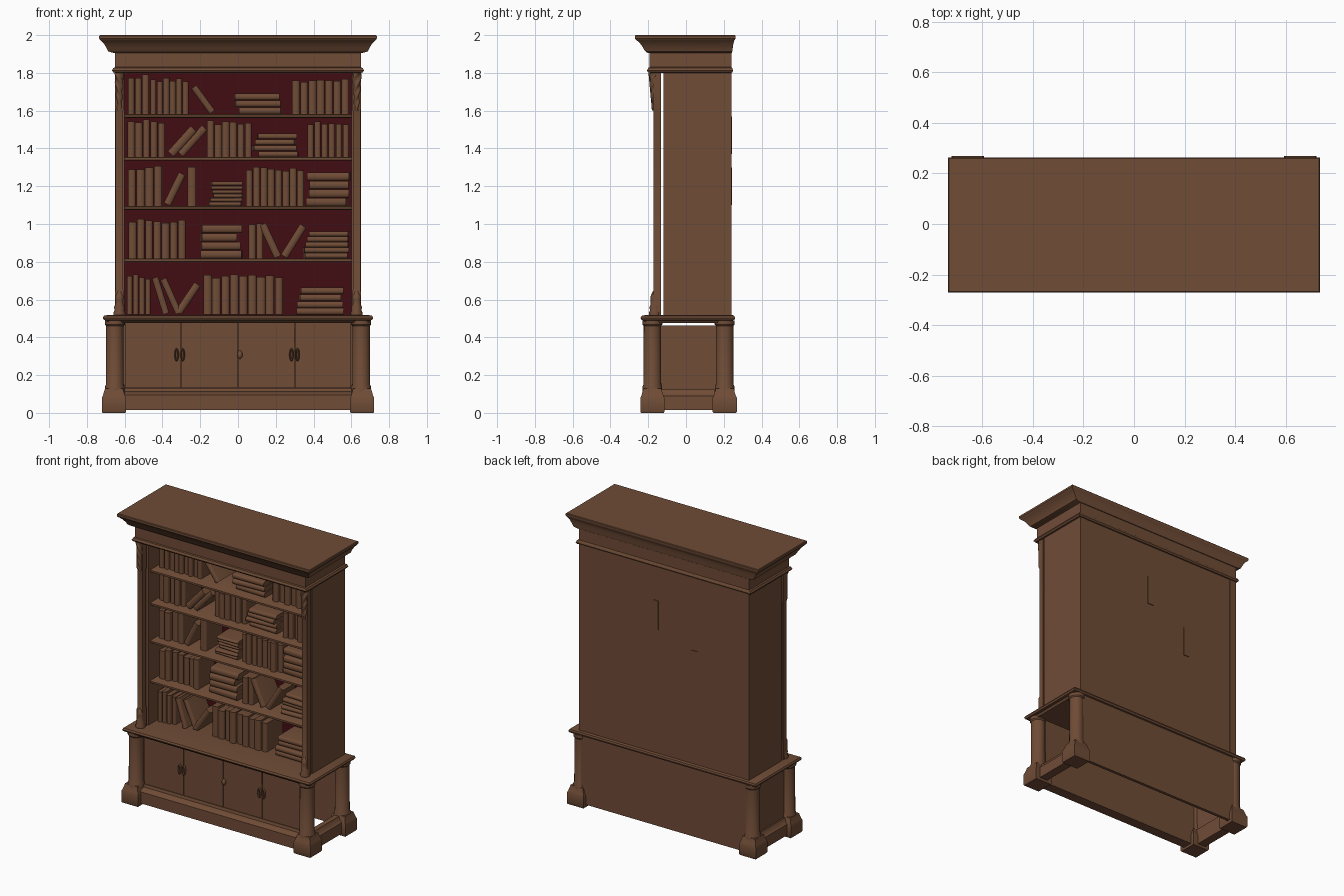
import bpy, bmesh, math, random
from mathutils import Matrix, Vector

if "Cube" in bpy.data.objects:
    bpy.data.objects.remove(bpy.data.objects["Cube"])

random.seed(4)


def material(name, rgb):
    m = bpy.data.materials.new(name)
    m.diffuse_color = (*rgb, 1)
    m.use_nodes = True
    m.node_tree.nodes["Principled BSDF"].inputs["Base Color"].default_value = m.diffuse_color
    return m


WOOD = material("brown_wood", (0.16, 0.072, 0.037))
RED = material("dark_red_lining", (0.055, 0.004, 0.006))


def finish(name, bm, mat=WOOD, angle=35):
    bmesh.ops.recalc_face_normals(bm, faces=bm.faces)
    me = bpy.data.meshes.new(name)
    bm.to_mesh(me)
    bm.free()
    me.materials.append(mat)
    me.shade_smooth()
    me.set_sharp_from_angle(angle=math.radians(angle))
    ob = bpy.data.objects.new(name, me)
    bpy.context.collection.objects.link(ob)
    return ob


def loft(name, rings, mat=WOOD, angle=35, matrix=None):
    """Skin equal-sized closed rings and cap both ends."""
    bm = bmesh.new()
    vs = [[bm.verts.new(p) for p in r] for r in rings]
    n = len(vs[0])
    for a, b in zip(vs, vs[1:]):
        for i in range(n):
            bm.faces.new((a[i], a[(i + 1) % n], b[(i + 1) % n], b[i]))
    bm.faces.new(vs[0])
    bm.faces.new(vs[-1])
    if matrix:
        bm.transform(matrix)
    return finish(name, bm, mat, angle)


def rect(x0, x1, y0, y1, z):
    return [(x0, y0, z), (x1, y0, z), (x1, y1, z), (x0, y1, z)]


def box(name, x0, x1, y0, y1, z0, z1, mat=WOOD):
    return loft(name, [rect(x0, x1, y0, y1, z0), rect(x0, x1, y0, y1, z1)], mat)


def circle(cx, cy, r, z, n=20, turn=0, lobes=0):
    pts = []
    for i in range(n):
        a = 2 * math.pi * i / n
        k = r * (1 + lobes * math.cos(3 * (a - turn)))
        pts.append((cx + k * math.cos(a), cy + k * math.sin(a), z))
    return pts


def moulding(name, profile):
    """Rectangular moulding; profile rows are half width, front y, back y, z."""
    return loft(name, [rect(-h, h, f, b, z) for h, f, b, z in profile])


# crown, frieze and lower bead
moulding("crown", [
    (0.65, -0.19, 0.24, 1.80), (0.66, -0.2, 0.245, 1.802), (0.667, -0.207, 0.25, 1.812),
    (0.66, -0.2, 0.245, 1.826), (0.65, -0.192, 0.24, 1.83), (0.65, -0.192, 0.24, 1.905),
    (0.665, -0.205, 0.243, 1.907), (0.688, -0.215, 0.245, 1.914), (0.69, -0.22, 0.246, 1.92),
    (0.698, -0.228, 0.248, 1.935), (0.71, -0.242, 0.251, 1.955), (0.724, -0.258, 0.255, 1.97),
    (0.73, -0.265, 0.258, 1.975), (0.735, -0.27, 0.262, 1.982), (0.735, -0.27, 0.262, 1.996),
    (0.731, -0.266, 0.258, 2.0)])

# ledge on top of the base cabinet
moulding("base_ledge", [
    (0.685, -0.21, 0.235, 0.475), (0.695, -0.222, 0.24, 0.488), (0.71, -0.235, 0.256, 0.492),
    (0.716, -0.241, 0.26, 0.503), (0.71, -0.235, 0.256, 0.514), (0.69, -0.215, 0.245, 0.518)])

# base corner columns with square feet
for sx, side in ((-1, "left"), (1, "right")):
    for cy, end in ((-0.178, "front"), (0.205, "back")):
        cx = sx * 0.652
        loft(f"{end}_{side}_column", [circle(cx, cy, r, z) for r, z in (
            (0.052, 0.1), (0.052, 0.14), (0.047, 0.15), (0.046, 0.46), (0.053, 0.468), (0.053, 0.49))])
        fx = sx * 0.657
        loft(f"{end}_{side}_foot", [rect(fx - h, fx + h, cy - h, cy + h, z) for h, z in (
            (0.06, 0), (0.064, 0.006), (0.064, 0.08), (0.058, 0.092), (0.047, 0.13))])

# base rails with sloped top moulding
loft("front_rail", [rect(-0.6, 0.6, f, -0.14, z) for f, z in (
    (-0.21, 0.015), (-0.21, 0.095), (-0.195, 0.105), (-0.17, 0.112), (-0.165, 0.13))])
for sx, side in ((-1, "left"), (1, "right")):
    loft(f"{side}_rail", [rect(*sorted((sx * 0.63, sx * o)), -0.13, 0.15, z) for o, z in (
        (0.69, 0.015), (0.69, 0.09), (0.675, 0.1), (0.665, 0.125))])
box("base_back_panel", -0.66, 0.66, 0.225, 0.245, 0.02, 0.49)
box("base_left_panel", -0.655, -0.64, -0.145, 0.17, 0.1, 0.463)

# cabinet front: backing board, four doors, handles
box("cabinet_front", -0.62, 0.62, -0.155, -0.14, 0.1, 0.485)
for i in range(4):
    x = -0.6 + i * 0.3
    box(f"door_{i + 1}", x + 0.002, x + 0.298, -0.163, -0.154, 0.132, 0.476)
box("door_slot", 0.296, 0.3, -0.165, -0.16, 0.37, 0.445, RED)
for x in (-0.325, -0.293, 0.283, 0.315):
    rings = []
    bm = bmesh.new()
    for i in range(20):
        a = 2 * math.pi * i / 20
        rings.append([bm.verts.new((x + (0.008 + 0.004 * math.cos(b)) * math.cos(a),
                                    -0.17 + 0.008 * math.sin(b),
                                    0.308 + (0.029 + 0.006 * math.cos(b)) * math.sin(a)))
                      for b in (2 * math.pi * j / 8 for j in range(8))])
    for i in range(20):
        p, q = rings[i], rings[(i + 1) % 20]
        for j in range(8):
            bm.faces.new((p[j], p[(j + 1) % 8], q[(j + 1) % 8], q[j]))
    finish("door_handle", bm, angle=60)
bm = bmesh.new()
bmesh.ops.create_uvsphere(bm, u_segments=16, v_segments=10, radius=1,
                          matrix=Matrix.Translation((0.01, -0.168, 0.308)) @ Matrix.Diagonal((0.014, 0.014, 0.022, 1)))
finish("centre_knob", bm)

# upper carcass
for sx, side in ((-1, "left"), (1, "right")):
    box(f"{side}_side", *sorted((sx * 0.6, sx * 0.65)), -0.12, 0.24, 0.51, 1.81)
box("upper_back", -0.64, 0.64, 0.2, 0.238, 0.51, 1.81)
box("red_lining", -0.602, 0.602, 0.19, 0.199, 0.51, 1.81, RED)
for x, z in ((0.064, 1.47), (-0.234, 1.2)):
    box("back_cleat", x - 0.022, x + 0.022, 0.235, 0.243, z - 0.1, z + 0.1)

# front pilasters: shaft, twisted capital, swelling base
for sx, side in ((-1, "left"), (1, "right")):
    cx = sx * 0.628
    loft(f"{side}_pilaster", [rect(cx - 0.023 + c, cx + 0.023 - c, -0.174 + c, -0.132, z)
                              for c, z in ((0, 0.515), (0, 0.64), (0.003, 0.65), (0.003, 1.6), (0, 1.61), (0, 1.805))])
    loft(f"{side}_twisted_capital", [
        circle(cx, -0.166 - 0.006 * k, (0.012 + 0.011 * k), 1.6 + 0.2 * k, 18, sx * 7 * k, 0.22)
        for k in (i / 24 for i in range(25))], angle=60)
    loft(f"{side}_pilaster_base", [circle(cx, -0.165, r, z, 16) for r, z in (
        (0.03, 0.515), (0.032, 0.53), (0.026, 0.542), (0.028, 0.56), (0.022, 0.575), (0.022, 0.6),
        (0.024, 0.615), (0.017, 0.63), (0.01, 0.645))], angle=50)

# shelves
LEVELS = (1.582, 1.355, 1.095, 0.818, 0.52)
for z in LEVELS[:4]:
    loft("shelf", [rect(-0.605, 0.605, f, 0.195, z + d) for f, d in (
        (-0.09, -0.02), (-0.096, -0.016), (-0.096, -0.004), (-0.09, 0))])


def book(cx, z, thick, height, lean=0.0, twist=0.0):
    """Rounded-spine book standing at z, leaning by an angle about the y axis."""
    a = math.radians(lean)
    t = thick / 2
    y0 = -0.02 + random.uniform(-0.012, 0.012)
    sec = [(t, 0.17), (-t, 0.17)]
    sec += [(-t * math.cos(u), -0.013 * math.sin(u)) for u in (math.pi * i / 8 for i in range(9))]
    rise = (height * abs(math.cos(a)) + thick * abs(math.sin(a))) / 2
    m = (Matrix.Translation((cx, y0, z + rise)) @ Matrix.Rotation(math.radians(twist), 4, 'Z')
         @ Matrix.Rotation(a, 4, 'Y'))
    loft("book", [[(x, y, h) for x, y in sec] for h in (-height / 2, height / 2)], matrix=m, angle=40)


def row(z, x0, x1, n, h):
    w = (x1 - x0) / n
    for i in range(n):
        book(x0 + (i + 0.5) * w, z, w * random.uniform(0.86, 0.97), h * random.uniform(0.9, 1.02))


def stack(z, x0, x1, n, h):
    t = h / n
    for i in range(n):
        w = (x1 - x0) * random.uniform(0.84, 1)
        cx = (x0 + x1) / 2 + random.uniform(-0.5, 0.5) * (x1 - x0 - w)
        book(cx, z + i * t, t * 0.95, w, 90, random.uniform(-3, 3))


# books on each shelf: upright rows, flat stacks, leaning volumes
ROWS = [[(-0.585, -0.47, 3, 0.21), (-0.465, -0.26, 6, 0.19), (0.285, 0.59, 7, 0.185)],
        [(-0.585, -0.385, 5, 0.2), (-0.165, 0.075, 6, 0.19), (0.365, 0.59, 6, 0.19)],
        [(-0.585, -0.4, 4, 0.21), (-0.27, -0.22, 1, 0.21), (0.04, 0.35, 8, 0.205)],
        [(-0.58, -0.275, 7, 0.205), (0.055, 0.135, 2, 0.195)],
        [(-0.59, -0.46, 4, 0.21), (-0.185, 0.24, 9, 0.21)]]
STACKS = [[(-0.02, 0.24, 3, 0.11)], [(0.08, 0.315, 4, 0.125)],
          [(-0.155, 0.025, 6, 0.13), (0.36, 0.59, 4, 0.18)],
          [(-0.2, 0.02, 4, 0.18), (0.35, 0.59, 5, 0.145)], [(0.31, 0.56, 4, 0.145)]]
LEANS = [[(-0.185, 0.035, 0.165, -36)], [(-0.295, 0.045, 0.18, 42), (-0.24, 0.04, 0.19, 42)],
         [(-0.335, 0.04, 0.18, 26)], [(0.17, 0.04, 0.19, -25), (0.295, 0.04, 0.19, 32)],
         [(-0.41, 0.035, 0.2, -17), (-0.355, 0.035, 0.2, -24), (-0.265, 0.04, 0.18, 34)]]
for z, rows, stacks, leans in zip(LEVELS, ROWS, STACKS, LEANS):
    for r in rows:
        row(z, *r)
    for s in stacks:
        stack(z, *s)
    for l in leans:
        book(l[0], z, *l[1:])
